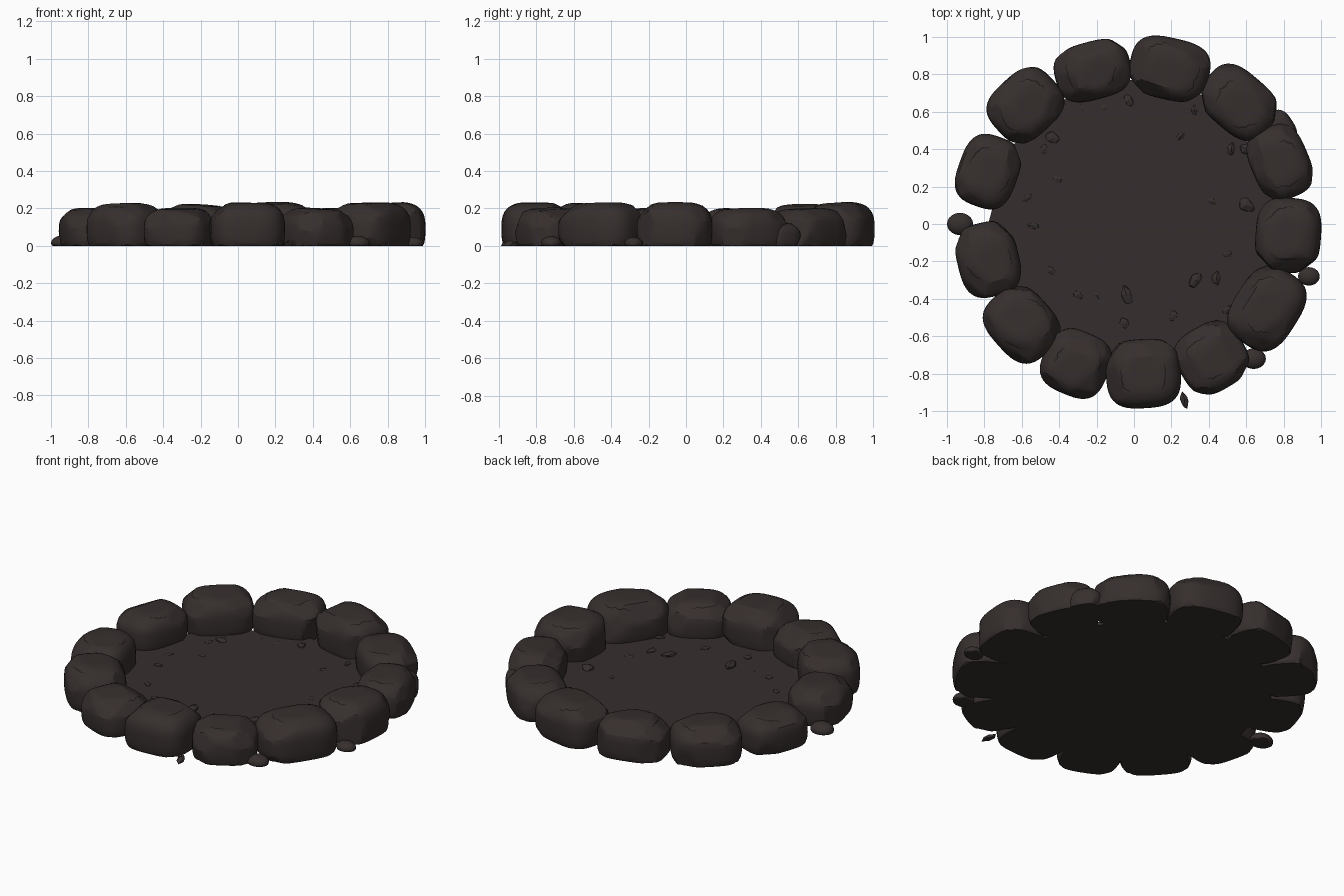
import bpy, bmesh, math, random
from mathutils import Vector, Matrix
from mathutils.bvhtree import BVHTree

random.seed(7)
rnd = random.uniform

cube = bpy.data.objects.get("Cube")
if cube:
    bpy.data.objects.remove(cube, do_unlink=True)


def material(name, rgb):
    mat = bpy.data.materials.new(name)
    mat.use_nodes = True
    colour = (*rgb, 1)
    mat.diffuse_color = colour
    bsdf = next(n for n in mat.node_tree.nodes if n.type == 'BSDF_PRINCIPLED')
    bsdf.inputs["Base Color"].default_value = colour
    return mat


STONE = material("dark brown stone", (.037, .028, .027))
EARTH = material("dark brown earth", (.037, .027, .027))
CRACK = material("near black crack", (.011, .009, .009))


def finish(bm, name, mats, location=(0, 0, 0), turn=0, smooth_angle=None):
    """Turn a bmesh into a placed object."""
    mesh = bpy.data.meshes.new(name)
    bm.to_mesh(mesh)
    bm.free()
    for mat in mats:
        mesh.materials.append(mat)
    if smooth_angle:
        mesh.shade_smooth()
        mesh.set_sharp_from_angle(angle=math.radians(smooth_angle))
    obj = bpy.data.objects.new(name, mesh)
    obj.location = location
    obj.rotation_euler.z = turn
    bpy.context.collection.objects.link(obj)
    return obj


def chip(co, planes):
    """Press a point down onto every chipping plane it sticks out of."""
    for normal, limit in planes:
        over = co.dot(normal) - limit
        if over > 0:
            co = co - normal * over
    return co


def chip_planes(count, power):
    """Random slanted planes that slightly cut a rounded block."""
    dual = power / (power - 1)
    planes = []
    while len(planes) < count:
        n = Vector((rnd(-1, 1), rnd(-1, 1), rnd(-.3, 1))).normalized()
        if max(abs(c) for c in n) < .88:
            reach = sum(abs(c) ** dual for c in n) ** (1 / dual)
            planes.append((n, reach * rnd(.89, .96)))
    return planes


def add_crack(bm, tree, start, length, slope, centre):
    """Lay a thin, tapered, jagged ribbon on the stone's surface."""
    steps = 9
    hits = []
    for i in range(steps + 1):
        t = i / steps
        a = start + length * t
        up = slope + rnd(-.07, .07)
        ray = Vector((math.cos(a), math.sin(a), up)).normalized()
        spot, normal, _, _ = tree.ray_cast(centre, ray)
        if spot:
            hits.append((spot + normal * .002, normal, .0035 * math.sin(math.pi * (.1 + .8 * t))))
    rows = []
    for i, (spot, normal, half) in enumerate(hits):
        along = hits[min(i + 1, len(hits) - 1)][0] - hits[max(i - 1, 0)][0]
        side = normal.cross(along).normalized() * half
        rows.append((bm.verts.new(spot - side), bm.verts.new(spot + side)))
    for (a, b), (c, d) in zip(rows, rows[1:]):
        bm.faces.new((a, c, d, b)).material_index = 1


def boulder(name, x, y, width, depth, height, cracks=2):
    """Chipped, rounded block with a flat base, its width along the ring."""
    power = 3.0
    bm = bmesh.new()
    bmesh.ops.create_cube(bm, size=2)
    bmesh.ops.subdivide_edges(bm, edges=bm.edges[:], cuts=11, use_grid_fill=True)
    planes = chip_planes(11, power)
    planes.append((Vector((rnd(-.1, .1), rnd(-.1, .1), 1)).normalized(), .96))
    belly = height * .4
    for v in bm.verts:
        p = v.co / sum(abs(c) ** power for c in v.co) ** (1 / power)
        p = chip(p, planes)
        z = belly + p.z * ((height - belly) * 1.04 if p.z > 0 else belly * 1.8)
        v.co = (p.x * width / 2, p.y * depth / 2, max(z, 0))
    bmesh.ops.remove_doubles(bm, verts=bm.verts[:], dist=.0005)
    bm.normal_update()
    tree = BVHTree.FromBMesh(bm)
    first = rnd(0, math.tau)
    for i in range(cracks):
        add_crack(bm, tree, first + i * 2.6, rnd(.7, 1.3), rnd(.75, 1.1),
                  Vector((0, 0, belly)))
    turn = math.atan2(y, x) - math.pi / 2
    return finish(bm, name, [STONE, CRACK], (x, y, 0), turn, 20)


def pebble(name, x, y, z, size, mat, rounded):
    """Small loose rock: rounded, or a flat angular shard."""
    bm = bmesh.new()
    bmesh.ops.create_icosphere(bm, subdivisions=3 if rounded else 1, radius=1)
    for v in bm.verts:
        if not rounded:
            v.co *= rnd(.8, 1.15)
        v.co.z = max(v.co.z, -.35)
    stretch = (1, .85, .6) if rounded else (1, rnd(.5, .8), .4)
    bmesh.ops.transform(bm, matrix=Matrix.Diagonal((*stretch, 1)), verts=bm.verts[:])
    bmesh.ops.scale(bm, vec=(size,) * 3, verts=bm.verts[:])
    low = min(v.co.z for v in bm.verts)
    turn = 0 if rounded else rnd(0, math.pi)
    return finish(bm, name, [mat], (x, y, z - low), turn, 40 if rounded else None)


# Ring of large stones: x, y, width, depth, height
ring = [
    (-.22, .82, .41, .31, .22), (.19, .83, .43, .33, .23),
    (.56, .65, .43, .32, .2), (.78, .33, .40, .31, .2),
    (.825, -.06, .40, .35, .23), (.71, -.45, .45, .35, .23),
    (.415, -.715, .37, .36, .2), (.05, -.80, .40, .37, .23),
    (-.31, -.745, .36, .35, .2), (-.60, -.535, .41, .34, .225),
    (-.78, -.19, .40, .33, .2), (-.78, .28, .39, .32, .2),
    (-.58, .635, .40, .34, .22),
]
for i, stone in enumerate(ring):
    boulder(f"ring_stone_{i + 1}", *stone)
boulder("low_filler_stone", .76, .5, .2, .2, .12, cracks=0)

# Earth floor with an uneven rim
sides = 48
bm = bmesh.new()
rim = []
for i in range(sides):
    a = math.tau * i / sides
    r = rnd(.75, .79)
    rim.append(bm.verts.new((r * math.cos(a), r * math.sin(a), 0)))
base = bm.faces.new(rim)
top = bmesh.ops.extrude_face_region(bm, geom=[base])["geom"]
for v in top:
    if isinstance(v, bmesh.types.BMVert):
        v.co.z = .02
bmesh.ops.recalc_face_normals(bm, faces=bm.faces[:])
finish(bm, "earth_floor", [EARTH])

# Loose rocks outside the ring
for i, (x, y, size, rounded) in enumerate([
        (-.93, .0, .07, True), (.935, -.28, .058, True),
        (.64, -.72, .065, True), (.27, -.94, .05, False)]):
    pebble(f"outer_rock_{i + 1}", x, y, 0, size, STONE, rounded)

# Shards scattered on the floor
shards = [
    (-.44, .46, .045), (-.03, .66, .045), (.25, .47, .03), (.32, .61, .035),
    (.6, .1, .055), (.42, .12, .03), (.52, .4, .04), (.33, -.3, .055),
    (.44, -.29, .04), (-.04, -.38, .06), (-.05, -.53, .035), (.21, -.49, .035),
    (-.2, -.38, .025), (-.3, -.38, .035), (-.44, -.25, .035), (-.54, -.01, .035),
    (-.57, .14, .03), (-.41, .24, .03), (.5, -.46, .04), (.6, .4, .04),
    (.5, -.16, .03), (-.16, .62, .025), (-.28, .62, .025), (-.48, .4, .03),
]
for i, (x, y, size) in enumerate(shards):
    pebble(f"floor_shard_{i + 1}", x, y, .012, size, STONE, False)
